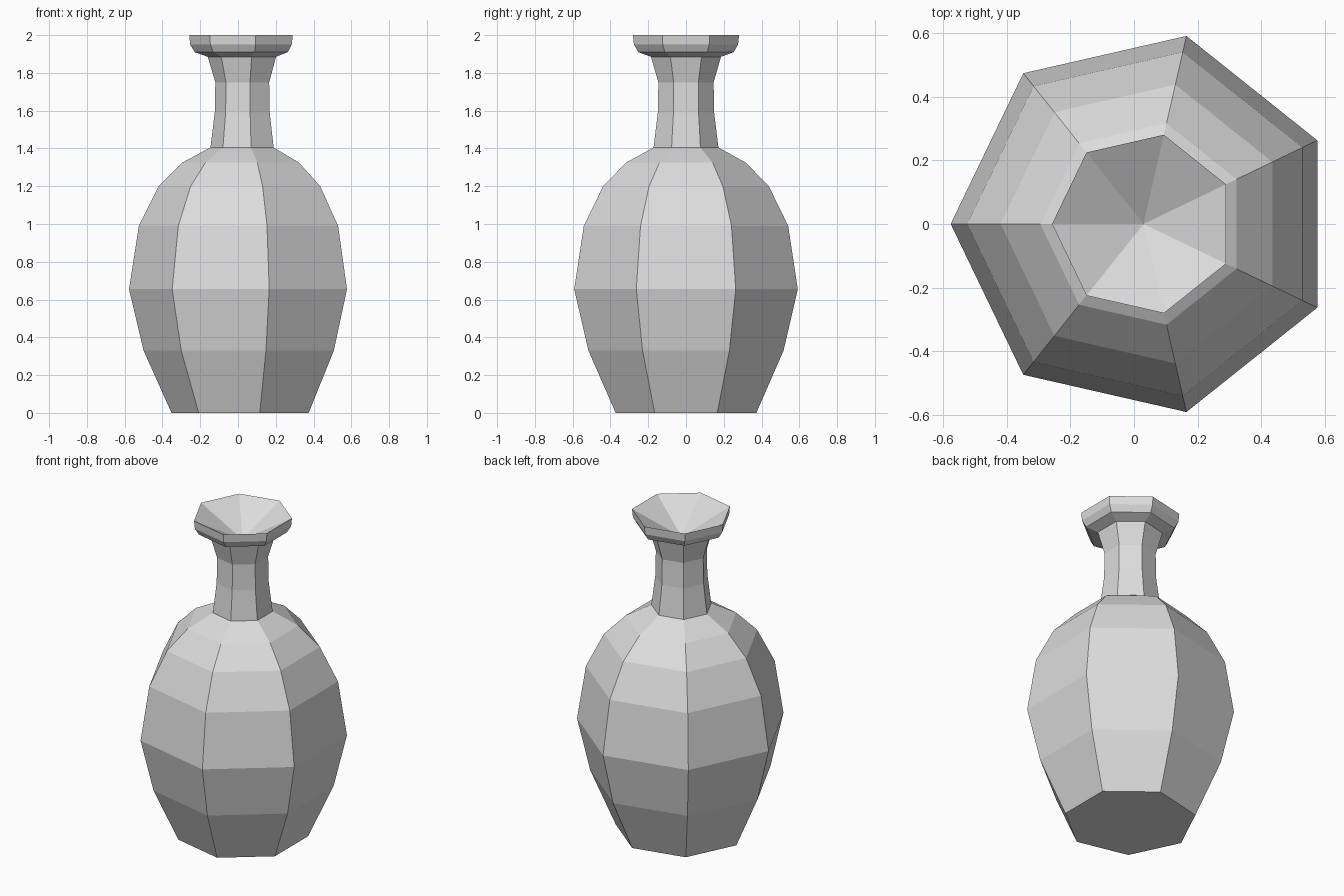
import bpy
import bmesh
from math import cos, sin, pi

cube = bpy.data.objects.get("Cube")
if cube:
    bpy.data.objects.remove(cube, do_unlink=True)

SIDES = 7
AXIS_X = 0.03      # puts the seven-sided outline centred on x = 0
MOUTH_Z = 1.845    # deepest point of the funnel mouth

# Outer profile as (radius, height): body, shoulder, neck, rim
PROFILE = [
    (0.382, 0.0), (0.53, 0.33), (0.607, 0.655), (0.555, 0.99),
    (0.45, 1.2), (0.325, 1.325), (0.176, 1.405),
    (0.153, 1.59), (0.15, 1.75), (0.19, 1.885),
    (0.259, 1.91), (0.283, 1.95), (0.288, 2.0),
]

# Single glaze colour
clay = bpy.data.materials.new("pale grey clay")
clay.use_nodes = True
colour = (0.72, 0.72, 0.72, 1.0)
clay.diffuse_color = colour
clay.node_tree.nodes["Principled BSDF"].inputs["Base Color"].default_value = colour


def ring(bm, radius, z):
    """Add one seven-sided ring with a corner pointing to -x."""
    angles = [pi + 2 * pi * i / SIDES for i in range(SIDES)]
    return [bm.verts.new((AXIS_X + radius * cos(a), radius * sin(a), z)) for a in angles]


bm = bmesh.new()
rings = [ring(bm, r, z) for r, z in PROFILE]

# Outer wall
for low, high in zip(rings, rings[1:]):
    for i in range(SIDES):
        j = (i + 1) % SIDES
        bm.faces.new((low[i], low[j], high[j], high[i]))

# Flat base
bm.faces.new(rings[0][::-1])

# Funnel mouth sinking to a point
tip = bm.verts.new((AXIS_X, 0, MOUTH_Z))
for i in range(SIDES):
    bm.faces.new((rings[-1][i], rings[-1][(i + 1) % SIDES], tip))

bmesh.ops.recalc_face_normals(bm, faces=bm.faces)
mesh = bpy.data.meshes.new("vase")
bm.to_mesh(mesh)
bm.free()
mesh.materials.append(clay)
vase = bpy.data.objects.new("vase", mesh)
bpy.context.collection.objects.link(vase)
